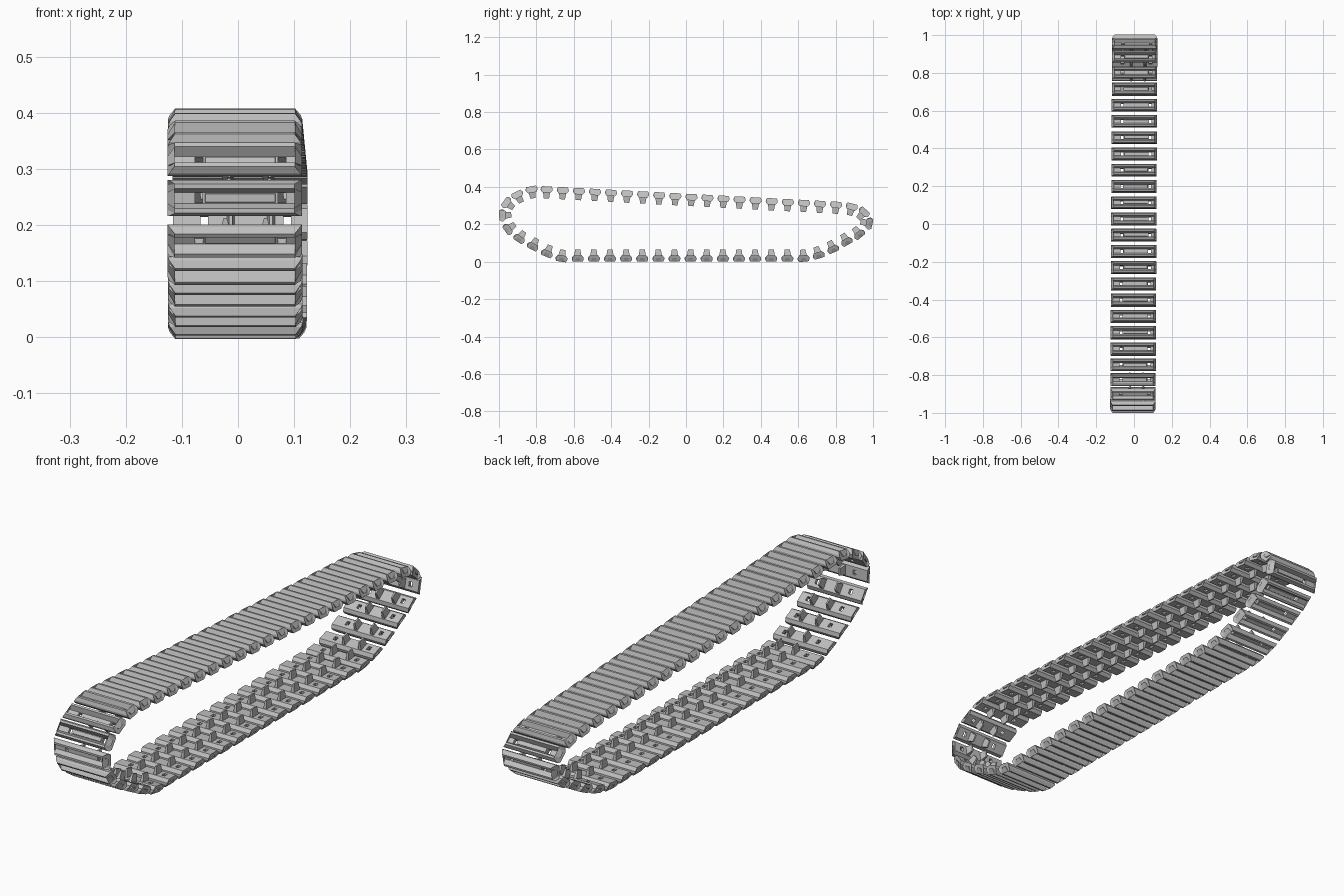
import bpy, bmesh
from mathutils import Matrix, Vector

cube = bpy.data.objects.get("Cube")
if cube:
    bpy.data.objects.remove(cube, do_unlink=True)

steel = bpy.data.materials.new("track_grey")
steel.use_nodes = True
GREY = (0.52, 0.52, 0.52, 1)
steel.diffuse_color = GREY
steel.node_tree.nodes["Principled BSDF"].inputs["Base Color"].default_value = GREY

HALF = 0.12        # half width of a link
HOLES = (-0.064, 0.084)
TEETH = (-0.017, 0.055)


def loft(bm, rings):
    """Skin a list of equal rings and cap both ends."""
    rows = [[bm.verts.new(p) for p in ring] for ring in rings]
    for a, b in zip(rows, rows[1:]):
        for i in range(len(a)):
            j = (i + 1) % len(a)
            bm.faces.new((a[i], a[j], b[j], b[i]))
    bm.faces.new(rows[0][::-1])
    bm.faces.new(rows[-1])


def block(bm, x, low, high):
    """Tapered block; low and high are (half x, half y, z)."""
    loft(bm, [[(x + sx * hx, sy * hy, z)
               for sx, sy in ((-1, -1), (1, -1), (1, 1), (-1, 1))]
              for hx, hy, z in (low, high)])


def make_object(name, bm):
    bmesh.ops.recalc_face_normals(bm, faces=bm.faces)
    mesh = bpy.data.meshes.new(name)
    bm.to_mesh(mesh)
    bm.free()
    mesh.materials.append(steel)
    ob = bpy.data.objects.new(name, mesh)
    bpy.context.collection.objects.link(ob)
    return ob


# Link body: flared section with a channel between two treads
half = [(0.022, -0.013), (0.032, 0.0), (0.032, 0.008),
        (0.026, 0.021), (0.018, 0.021), (0.010, 0.001)]
section = half + [(-t, n) for t, n in reversed(half)]


def end_inset(n):
    return 0.013 if n > 0.02 else 0.003 if n > 0.005 else 0


bm = bmesh.new()
loft(bm, [[(s * (HALF - end_inset(n)), t, n) for t, n in section] for s in (-1, 1)])
bmesh.ops.triangulate(bm, faces=[f for f in bm.faces if len(f.verts) > 4])
body = make_object("link_body", bm)

# Square holes through the plate
bm = bmesh.new()
for x in HOLES:
    block(bm, x, (0.007, 0.009, -0.03), (0.007, 0.009, 0.03))
cutter = make_object("hole_cutter", bm)
cut = body.modifiers.new("holes", "BOOLEAN")
cut.operation = "DIFFERENCE"
cut.solver = "EXACT"
cut.object = cutter
graph = bpy.context.evaluated_depsgraph_get()

# Guide teeth on the inner face and a low rib in the channel
bm = bmesh.new()
bm.from_mesh(body.evaluated_get(graph).to_mesh())
for x in TEETH:
    block(bm, x, (0.007, 0.019, -0.012), (0.003, 0.014, -0.044))
block(bm, 0.01, (0.064, 0.009, -0.002), (0.062, 0.007, 0.004))
bmesh.ops.recalc_face_normals(bm, faces=bm.faces)
link_mesh = bpy.data.meshes.new("track_link")
bm.to_mesh(link_mesh)
bm.free()
link_mesh.materials.clear()
link_mesh.materials.append(steel)
for ob in (body, cutter):
    bpy.data.objects.remove(ob, do_unlink=True)


# Loop of link centres (y, z): top run, rear bend, bottom run, front bend
def run(start, end, count):
    a, b = Vector(start), Vector(end)
    return [a.lerp(b, i / (count - 1)) for i in range(count)]


rear_bend = [(0.885, 0.29), (0.95, 0.262), (0.976, 0.205), (0.925, 0.148),
             (0.858, 0.11), (0.785, 0.07), (0.708, 0.038)]
front_bend = [(-0.742, 0.047), (-0.818, 0.085), (-0.89, 0.125), (-0.95, 0.175),
              (-0.978, 0.248), (-0.957, 0.313), (-0.9, 0.355), (-0.825, 0.382)]
path = (run((-0.745, 0.382), (0.802, 0.3), 19) + [Vector(p) for p in rear_bend]
        + run((0.628, 0.021), (-0.665, 0.021), 16) + [Vector(p) for p in front_bend])

# Place the links, each square to the loop
for i, p in enumerate(path):
    tangent = (path[(i + 1) % len(path)] - path[i - 1]).normalized()
    link = bpy.data.objects.new("track_link", link_mesh)
    bpy.context.collection.objects.link(link)
    turn = Matrix(((1, 0, 0),
                   (0, tangent.x, -tangent.y),
                   (0, tangent.y, tangent.x))).to_4x4()
    link.matrix_world = Matrix.Translation((-0.001 + 0.005 * p.x, p.x, p.y)) @ turn
